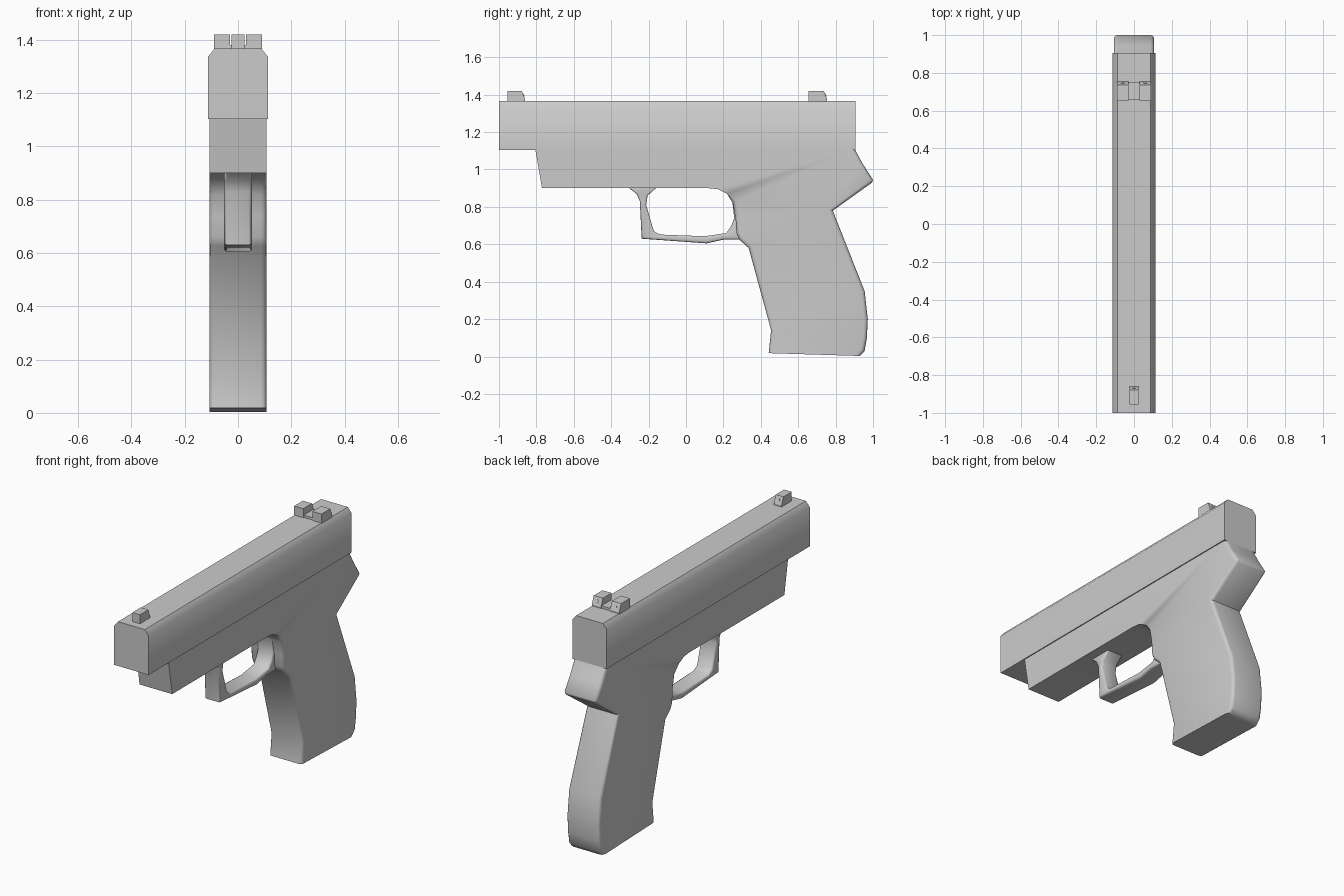
import bpy, bmesh, math
from mathutils import Vector

if "Cube" in bpy.data.objects:
    bpy.data.objects.remove(bpy.data.objects["Cube"])


def extrude(name, profile, lo, hi, axis="X", bevel=0.0, rim=None, segments=3, angle=50):
    """Extrude a 2D profile along X (y,z points) or Y (x,z points); bevel chosen rim edges."""
    def put(p, t):
        return Vector((t, p[0], p[1])) if axis == "X" else Vector((p[0], t, p[1]))
    bm = bmesh.new()
    a = [bm.verts.new(put(p, lo)) for p in profile]
    b = [bm.verts.new(put(p, hi)) for p in profile]
    n = len(profile)
    bm.faces.new(a)
    bm.faces.new(b[::-1])
    for i in range(n):
        j = (i + 1) % n
        bm.faces.new((a[i], b[i], b[j], a[j]))
    bmesh.ops.recalc_face_normals(bm, faces=bm.faces)
    if bevel:
        edges = [bm.edges.get((s[i], s[(i + 1) % n]))
                 for s in (a, b) for i in (rim or range(n))]
        bmesh.ops.bevel(bm, geom=edges, offset=bevel, segments=segments, profile=0.5,
                        affect="EDGES", clamp_overlap=True)
    bmesh.ops.triangulate(bm, faces=[f for f in bm.faces if len(f.verts) > 4])
    mesh = bpy.data.meshes.new(name)
    bm.to_mesh(mesh)
    bm.free()
    ob = bpy.data.objects.new(name, mesh)
    bpy.context.collection.objects.link(ob)
    bpy.ops.object.select_all(action="DESELECT")
    ob.select_set(True)
    bpy.context.view_layer.objects.active = ob
    bpy.ops.object.shade_smooth_by_angle(angle=math.radians(angle))
    return ob


# Slide: chamfered block running the full length
extrude("slide", [(-0.113, 1.103), (0.113, 1.103), (0.113, 1.335), (0.088, 1.366),
                  (-0.088, 1.366), (-0.113, 1.335)], -1.0, 0.905, axis="Y")

# Frame and grip: one side profile, rounded along the front and back of the grip
frame = [(-0.805, 1.103), (-0.77, 0.90), (0.12, 0.90), (0.17, 0.895), (0.22, 0.87),
         (0.25, 0.82), (0.265, 0.74), (0.27, 0.66), (0.285, 0.625), (0.335, 0.58),
         (0.455, 0.14), (0.442, 0.018), (0.93, 0.003), (0.955, 0.03), (0.967, 0.10),
         (0.972, 0.20), (0.955, 0.35), (0.785, 0.78), (0.995, 0.93), (1.0, 0.945),
         (0.945, 1.03), (0.905, 1.103)]
grip_edges = list(range(4, 11)) + list(range(12, 21))
extrude("frame_and_grip", frame, -0.107, 0.107, bevel=0.034, rim=grip_edges)

# Trigger guard: outer outline then inner outline
guard = [(-0.31, 0.905), (-0.265, 0.87), (-0.247, 0.83), (-0.237, 0.63), (0.11, 0.605),
         (0.20, 0.625), (0.32, 0.625), (0.32, 0.905), (0.16, 0.905), (0.215, 0.88),
         (0.245, 0.85), (0.258, 0.74), (0.24, 0.695), (0.215, 0.66), (0.10, 0.643),
         (-0.14, 0.652), (-0.172, 0.67), (-0.213, 0.81), (-0.205, 0.86), (-0.155, 0.905)]
extrude("trigger_guard", guard, -0.052, 0.052, bevel=0.01, segments=2)

# Sights: front post, rear pair of posts on a low base
def sight(y, length):
    return [(y, 1.36), (y, 1.42), (y + length - 0.018, 1.42), (y + length, 1.375),
            (y + length, 1.36)]

extrude("front_sight", sight(-0.955, 0.095), -0.025, 0.025, angle=20)
extrude("rear_sight_base", [(0.66, 1.36), (0.66, 1.38), (0.75, 1.38), (0.75, 1.36)],
        -0.04, 0.04, angle=20)
for side, lo in (("left", -0.09), ("right", 0.03)):
    extrude("rear_sight_" + side, sight(0.655, 0.10), lo, lo + 0.06, angle=20)

# Small aiming dots on the backs of the sights
for name, x, y in (("front_dot", 0, -0.869), ("rear_dot_left", -0.06, 0.746),
                   ("rear_dot_right", 0.06, 0.746)):
    bpy.ops.mesh.primitive_cylinder_add(vertices=12, radius=0.009, depth=0.006,
                                        location=(x, y, 1.397),
                                        rotation=(math.radians(-68), 0, 0))
    bpy.context.object.name = name
